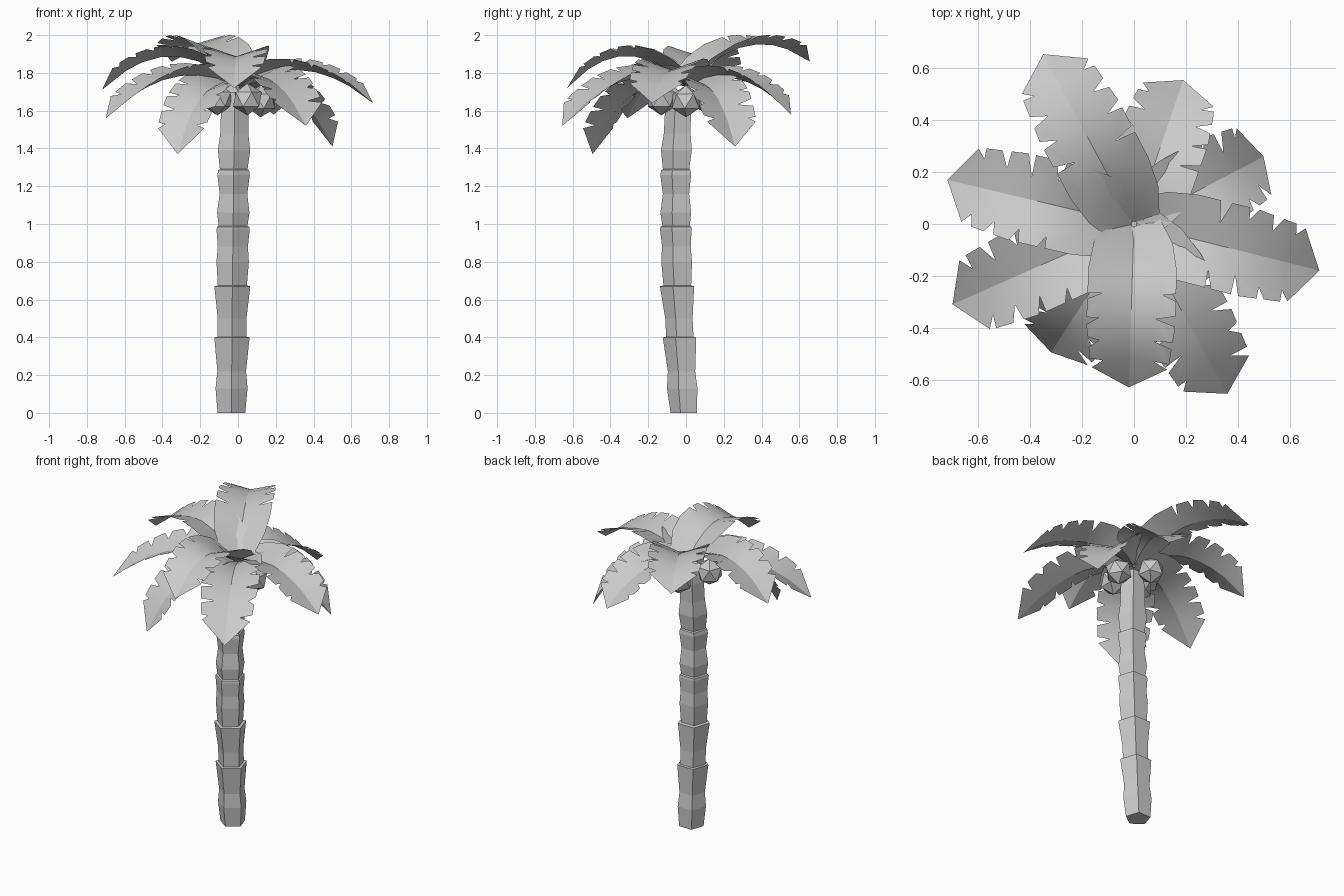
import bpy, bmesh, math, random
from mathutils import Vector, Matrix

if "Cube" in bpy.data.objects:
    bpy.data.objects.remove(bpy.data.objects["Cube"])

random.seed(4)


def make_object(name, bm, smooth=False):
    bmesh.ops.recalc_face_normals(bm, faces=bm.faces)
    for f in bm.faces:
        f.smooth = smooth
    me = bpy.data.meshes.new(name)
    bm.to_mesh(me)
    bm.free()
    ob = bpy.data.objects.new(name, me)
    bpy.context.collection.objects.link(ob)
    return ob


def lerp_table(table, x):
    for a, b in zip(table, table[1:]):
        if x <= b[0]:
            f = (x - a[0]) / (b[0] - a[0])
            return [p + (q - p) * f for p, q in zip(a[1:], b[1:])]
    return table[-1][1:]


# Trunk: five-sided stacked collars along a slightly leaning axis (z, radius)
profile = [(0, .077), (.13, .089), (.22, .08), (.40, .098), (.402, .08),
           (.50, .08), (.67, .1), (.675, .081), (.80, .09), (.88, .084),
           (.97, .092), (.985, .09), (.99, .08), (1.06, .09), (1.16, .077),
           (1.26, .09), (1.285, .086), (1.29, .077), (1.39, .09),
           (1.48, .078), (1.6, .076), (1.7, .06)]
axis = [(0, -.035, -.005), (.4, -.032, -.025), (.67, -.03, -.038),
        (.97, -.026, -.045), (1.27, -.023, -.046), (1.7, -.016, -.032)]
bm = bmesh.new()
rings = []
for z, r in profile:
    cx, cy = lerp_table(axis, z)
    angles = [math.radians(-90 + 72 * i) for i in range(5)]
    rings.append([bm.verts.new((cx + r * math.cos(a), cy + r * math.sin(a), z)) for a in angles])
for lo, hi in zip(rings, rings[1:]):
    for i in range(5):
        j = (i + 1) % 5
        bm.faces.new((lo[i], lo[j], hi[j], hi[i]))
bm.faces.new(rings[0][::-1])
bm.faces.new(rings[-1])
make_object("trunk", bm)

# Coconuts: low-poly balls clustered under the crown
for i, p in enumerate([(.05, -.13, 1.66), (-.11, -.09, 1.66), (.12, .0, 1.65), (-.03, .12, 1.66)]):
    bm = bmesh.new()
    bmesh.ops.create_icosphere(bm, subdivisions=1, radius=.085,
                               matrix=Matrix.Translation(p) @ Matrix.Rotation(i * .9, 4, 'Z'))
    make_object(f"coconut_{i + 1}", bm)


# Frond: arched gutter-shaped blade, creased at the rib, with notched edges
WIDTH = [(0, .10), (.1, .145), (.25, .17), (.6, .172), (.85, .15), (1, 0)]
LIFT = [(0, .075), (.4, .06), (1, .025)]
STATIONS = [0, .14, .29, .43, .57, .70, .82, 1]


def frond(name, tip, peak, reach=.5):
    tip = Vector(tip)
    flat = Vector((tip.x, tip.y, 0))
    out = flat.normalized()
    side = Vector((-out.y, out.x, 0))
    p0 = out * .01 + Vector((0, 0, 1.73))
    p1 = flat * reach + Vector((0, 0, peak))

    def rib(t):
        return p0 * (1 - t) ** 2 + p1 * 2 * t * (1 - t) + tip * t * t

    def blade(t, s, frac):
        tan = ((p1 - p0) * (1 - t) + (tip - p1) * t).normalized()
        up = side.cross(tan)
        if up.z < 0:
            up.negate()
        up = (up + Vector((0, 0, .8 * (1 - t)))).normalized()
        w = lerp_table(WIDTH, t)[0]
        lift = lerp_table(LIFT, t)[0] * min(1, w / .1)
        return rib(t) + (side * s * w + up * lift) * frac

    bm = bmesh.new()
    ribs = [bm.verts.new(rib(t)) for t in STATIONS]
    n = len(STATIONS) - 1
    for s in (-1, 1):
        notch = [random.uniform(.5, .75) for _ in STATIONS]
        mids = [bm.verts.new(blade(t, s, notch[k])) for k, t in enumerate(STATIONS[:-1])]
        shared = None
        for k in range(n):
            a, b = STATIONS[k], STATIONS[k + 1]
            # outer edge of each leaflet; the inner ones stay joined
            start = shared or bm.verts.new(blade(a + (.035 if k else 0), s, 1))
            if k == n - 1:
                bm.faces.new((ribs[k], ribs[n], mids[k]))
                bm.faces.new((mids[k], ribs[n], start))
                continue
            bm.faces.new((ribs[k], ribs[k + 1], mids[k + 1], mids[k]))
            joined = k < 2
            end = bm.verts.new(blade(b - (0 if joined else random.uniform(-.005, .025)), s, 1))
            bm.faces.new((mids[k], mids[k + 1], end, start))
            shared = end if joined else None
    rib_set = set(ribs)
    for e in bm.edges:
        if e.verts[0] in rib_set and e.verts[1] in rib_set:
            e.smooth = False
    make_object(name, bm, smooth=True)


# Crown: nine fronds given by tip position, arch height and arch reach
fronds = [((-.72, .17, 1.71), 2.055), ((-.70, -.31, 1.56), 1.905),
          ((-.32, -.495, 1.37), 1.81, .66), ((-.02, -.63, 1.72), 2.055),
          ((.36, -.655, 1.52), 1.89), ((.715, -.18, 1.64), 1.94),
          ((.50, .26, 1.41), 1.83, .6), ((.19, .555, 1.58), 1.87, .54),
          ((-.35, .655, 1.86), 2.095)]
for i, args in enumerate(fronds):
    frond(f"frond_{i + 1}", *args)
